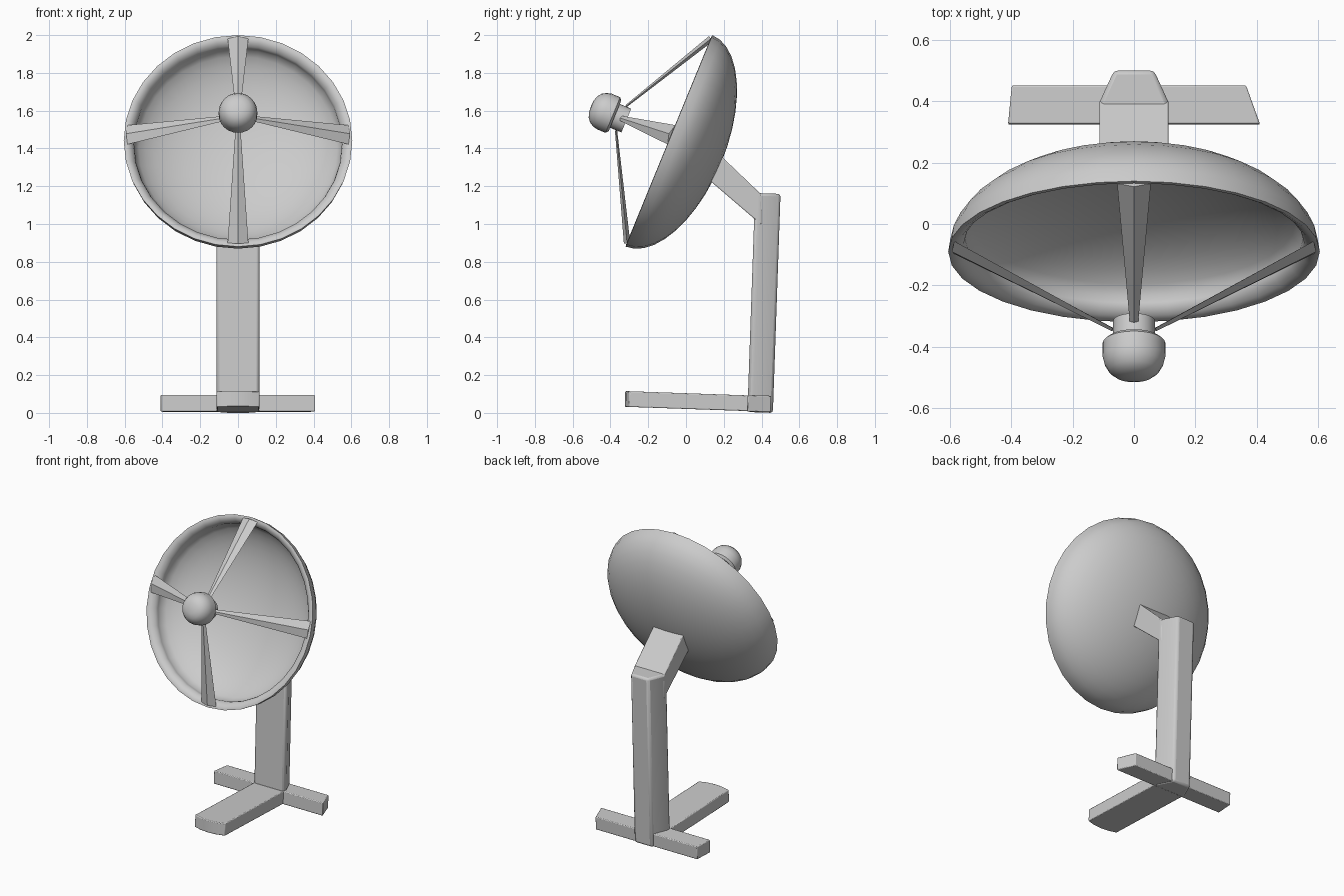
import bpy, bmesh
from math import sin, cos, pi, radians
from mathutils import Vector, Matrix

old = bpy.data.objects.get("Cube")
if old:
    bpy.data.objects.remove(old, do_unlink=True)

grey = bpy.data.materials.new("light_grey")
grey.use_nodes = True
grey.diffuse_color = (0.6, 0.6, 0.6, 1)
grey.node_tree.nodes["Principled BSDF"].inputs["Base Color"].default_value = (0.6, 0.6, 0.6, 1)

# Frame of the tilted dish: local z is the dish axis, local origin the rim centre
DISH = Matrix.Translation((0, -0.09, 1.44)) @ Matrix.Rotation(radians(67.7), 4, 'X')
# The stand leans back slightly
STAND = Matrix.Translation((0, 0.46, 0)) @ Matrix.Rotation(radians(-2), 4, 'X')


def finish(bm, name, matrix, bevel=0, smooth=30):
    bmesh.ops.recalc_face_normals(bm, faces=bm.faces)
    mesh = bpy.data.meshes.new(name)
    bm.to_mesh(mesh)
    bm.free()
    mesh.materials.append(grey)
    ob = bpy.data.objects.new(name, mesh)
    ob.matrix_world = matrix
    bpy.context.collection.objects.link(ob)
    if bevel:
        mod = ob.modifiers.new("Bevel", 'BEVEL')
        mod.width, mod.segments = bevel, 2
    bpy.ops.object.select_all(action='DESELECT')
    ob.select_set(True)
    bpy.context.view_layer.objects.active = ob
    bpy.ops.object.shade_smooth_by_angle(angle=radians(smooth))
    return ob


def loft(name, ring_a, ring_b, matrix, bevel=0, smooth=30):
    """Closed solid between two matching outlines."""
    bm = bmesh.new()
    a = [bm.verts.new(p) for p in ring_a]
    b = [bm.verts.new(p) for p in ring_b]
    bm.faces.new(a)
    bm.faces.new(b[::-1])
    for i in range(len(a)):
        j = (i + 1) % len(a)
        bm.faces.new((a[i], b[i], b[j], a[j]))
    return finish(bm, name, matrix, bevel, smooth)


def lathe(name, profile, steps, matrix, smooth=30):
    """Revolve (radius, height) points about local z."""
    bm = bmesh.new()
    verts = [bm.verts.new((r, 0, h)) for r, h in profile]
    edges = [bm.edges.new(pair) for pair in zip(verts, verts[1:])]
    bmesh.ops.spin(bm, geom=verts + edges, cent=(0, 0, 0), axis=(0, 0, 1),
                   angle=2 * pi, steps=steps, use_duplicate=False)
    bmesh.ops.remove_doubles(bm, verts=bm.verts, dist=0.0005)
    return finish(bm, name, matrix, 0, smooth)


def bowl(radius, depth, start, count=10):
    """Quarter ellipse from the apex towards the rim, up to the start angle."""
    return [(radius * sin(start * i / count), -depth * cos(start * i / count))
            for i in range(count + 1)]


# Dish: half ellipsoid shell with a rolled lip
lip = [(0.592, 0.002), (0.572, -0.008), (0.555, -0.026), (0.55, -0.045)]
lathe("dish", bowl(0.605, 0.30, pi / 2) + lip + bowl(0.572, 0.255, radians(74))[::-1],
      32, DISH, 50)

# Feed: short neck and a round-nosed head
FEED = DISH @ Matrix.Translation((0, 0.014, 0))
lathe("feed_neck", [(0, 0.25), (0.068, 0.25), (0.068, 0.33), (0, 0.33)], 24, FEED)
lathe("feed_head", [(0, 0.315), (0.088, 0.315), (0.102, 0.327), (0.102, 0.375),
                    (0.096, 0.4), (0.082, 0.424), (0.062, 0.44), (0.035, 0.449), (0, 0.452)],
      24, FEED, 40)


# Struts: flat tapering diamonds from the rim to the feed
def diamond(centre, side, up, width, thick):
    return [centre + side * width, centre + up * thick,
            centre - side * width, centre - up * thick]


for n, name in enumerate(("left", "top", "right", "bottom")):
    out = Vector((cos(n * pi / 2), sin(n * pi / 2), 0))
    side = Vector((-out.y, out.x, 0))
    base = out * 0.585 + Vector((0, 0.035 if n % 2 == 0 else 0, 0))
    tip = out * 0.07 + Vector((0, 0.014, 0.28))
    up = (tip - base).cross(side).normalized()
    loft("strut_" + name, diamond(base, side, up, 0.055, 0.017),
         diamond(tip, side, up, 0.014, 0.006), DISH, smooth=10)

# Mast: tapered section, wide at the front and narrow at the back
section = [(-0.113, -0.135), (0.113, -0.135), (0.113, -0.105), (0.065, 0), (-0.065, 0),
           (-0.113, -0.105)]
loft("mast", [(x, y, 0) for x, y in section], [(x, y, 1.16) for x, y in section],
     STAND, 0.014)

# Arm joining the mast to the back of the dish
arm = [(0.40, 1.155), (0.17, 1.375), (0.12, 1.235), (0.40, 0.995)]
loft("arm", [(-0.113, y, z) for y, z in arm], [(0.113, y, z) for y, z in arm],
     Matrix(), 0.006)

# Front foot with a gently curved toe
toe = [(0.113 * t, -0.785 + 0.022 * t * t) for t in (-1, -0.5, 0, 0.5, 1)]
foot = [(-0.113, -0.08)] + toe + [(0.113, -0.08)]
loft("front_foot", [(x, y, 0.005) for x, y in foot], [(x, y, 0.088) for x, y in foot],
     STAND, 0.005)

# Crossbar with slanted ends
bar = [(-0.41, -0.137), (0.41, -0.137), (0.365, -0.012), (-0.398, -0.012)]
loft("crossbar", [(x, y, 0.003) for x, y in bar], [(x, y, 0.09) for x, y in bar],
     STAND, 0.005)
